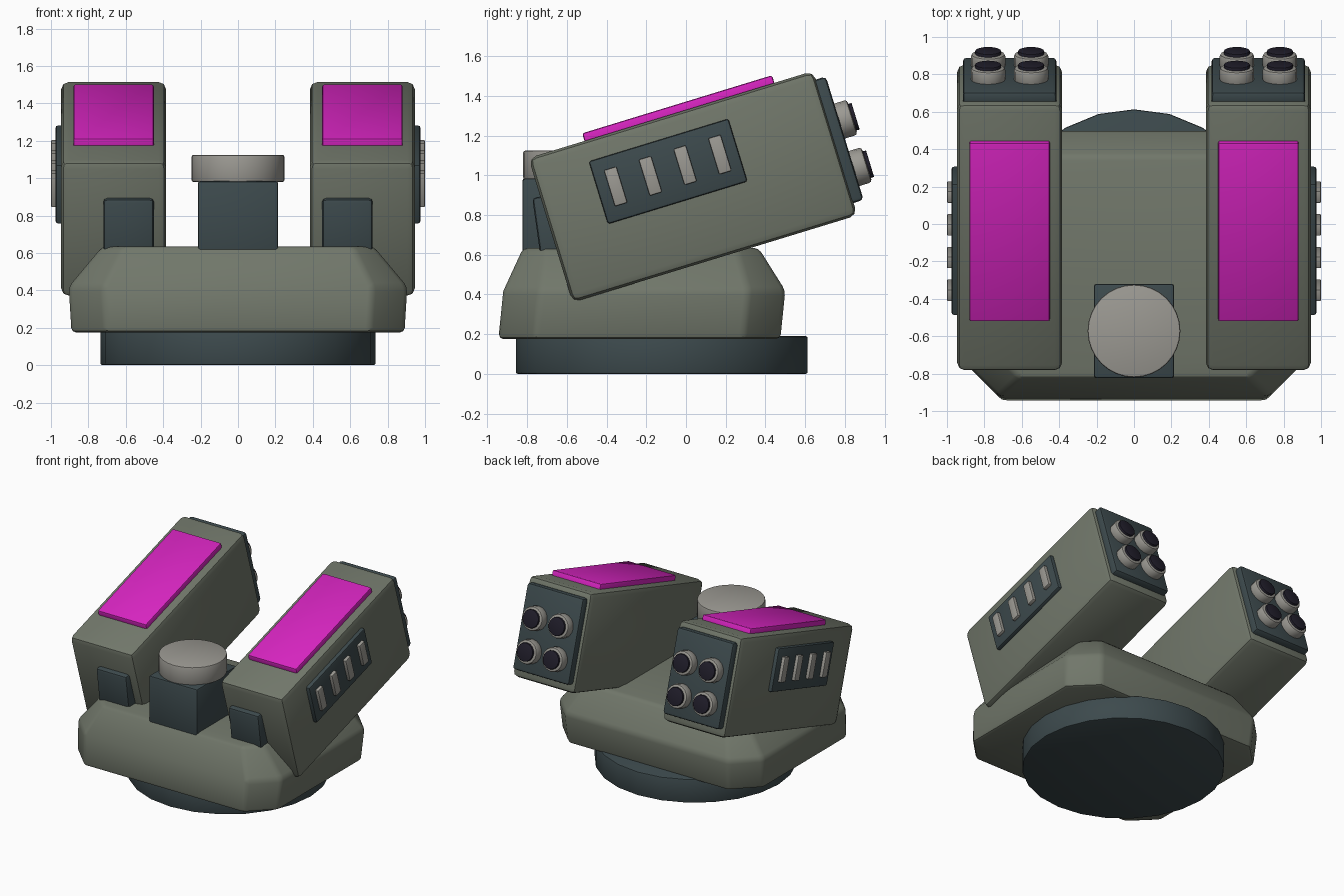
import bpy, bmesh, math
from mathutils import Matrix, Vector

if "Cube" in bpy.data.objects:
    bpy.data.objects.remove(bpy.data.objects["Cube"], do_unlink=True)


def material(name, rgb):
    m = bpy.data.materials.new(name)
    m.use_nodes = True
    m.diffuse_color = (*rgb, 1)
    m.node_tree.nodes["Principled BSDF"].inputs["Base Color"].default_value = (*rgb, 1)
    return m


OLIVE = material("olive_grey", (0.165, 0.185, 0.145))
SLATE = material("dark_slate", (0.046, 0.068, 0.074))
STONE = material("light_grey", (0.33, 0.32, 0.29))
PINK = material("magenta", (0.68, 0.018, 0.53))
BLACK = material("near_black", (0.015, 0.013, 0.024))


def finish(name, bm, mat, bevel, matrix, segments=2):
    """Bevel the sharp edges, place the mesh and shade it."""
    bmesh.ops.recalc_face_normals(bm, faces=bm.faces)
    if bevel:
        sharp = [e for e in bm.edges if e.calc_face_angle(0) > math.radians(24)]
        bmesh.ops.bevel(bm, geom=sharp, offset=bevel, segments=segments,
                        profile=0.5, affect='EDGES', clamp_overlap=True)
    bm.transform(matrix)
    me = bpy.data.meshes.new(name)
    bm.to_mesh(me)
    bm.free()
    me.materials.append(mat)
    ob = bpy.data.objects.new(name, me)
    bpy.context.collection.objects.link(ob)
    bpy.ops.object.select_all(action='DESELECT')
    ob.select_set(True)
    bpy.context.view_layer.objects.active = ob
    bpy.ops.object.shade_smooth_by_angle(angle=math.radians(28))
    return ob


def box(name, mat, center, size, bevel=0.015, frame=Matrix()):
    bm = bmesh.new()
    bmesh.ops.create_cube(bm, size=1)
    bm.transform(Matrix.Diagonal((*size, 1)))
    return finish(name, bm, mat, bevel, frame @ Matrix.Translation(center))


def drum(name, mat, center, radius, depth, sides, bevel=0.01, frame=Matrix(), turn=Matrix()):
    bm = bmesh.new()
    bmesh.ops.create_cone(bm, cap_ends=True, segments=sides,
                          radius1=radius, radius2=radius, depth=depth)
    return finish(name, bm, mat, bevel, frame @ Matrix.Translation(center) @ turn)


# Round base
drum("base_ring", SLATE, (0, -0.122, 0.095), 0.735, 0.19, 24)

# Hull: stacked chamfered rectangles (half width, front, back, corner cut, height)
bm = bmesh.new()
rings = []
for w, f, b, c, z in ((0.89, -0.945, 0.475, 0.185, 0.175),
                      (0.905, -0.92, 0.5, 0.185, 0.42),
                      (0.725, -0.82, 0.365, 0.11, 0.635)):
    half = [(w - c, f), (w, f + c), (w, b - c), (w - c, b)]
    outline = half + [(-x, y) for x, y in reversed(half)]
    rings.append([bm.verts.new((x, y, z)) for x, y in outline])
bm.faces.new(rings[0])
bm.faces.new(rings[-1])
for low, high in zip(rings, rings[1:]):
    for i in range(len(low)):
        j = (i + 1) % len(low)
        bm.faces.new((low[i], low[j], high[j], high[i]))
finish("hull", bm, OLIVE, 0.025, Matrix())

# Central sensor
box("sensor_pedestal", SLATE, (0, -0.572, 0.78), (0.43, 0.505, 0.41), 0.015)
drum("sensor_cap", STONE, (0, -0.572, 1.052), 0.248, 0.145, 32)

# Launcher pods: local y runs along the tilted pod, local z is its top
TILT = Matrix.Rotation(math.radians(17), 4, 'X')
for s, side in ((1, "left"), (-1, "right")):
    pod = Matrix.Translation((s * 0.665, 0.035, 0.943)) @ TILT
    box(f"{side}_pod", OLIVE, (0, 0, 0), (0.56, 1.5, 0.76), 0.04, pod)
    box(f"{side}_top_panel", PINK, (0, 0.045, 0.38), (0.43, 1.0, 0.08), 0.012, pod)

    # Vent plate with four slats on the outer side
    box(f"{side}_vent_plate", SLATE, (s * 0.28, -0.097, 0.11), (0.06, 0.735, 0.33), 0.012, pod)
    for i in range(4):
        box(f"{side}_vent_slat_{i + 1}", STONE, (s * 0.31, -0.372 + 0.183 * i, 0.115),
            (0.05, 0.065, 0.19), 0.006, pod)

    # Muzzle plate with two by two tubes
    box(f"{side}_muzzle_plate", SLATE, (0, 0.76, 0.01), (0.5, 0.085, 0.65), 0.02, pod)
    turn = Matrix.Rotation(math.radians(-90), 4, 'X')
    for x in (-0.115, 0.115):
        for z in (-0.15, 0.1):
            drum(f"{side}_tube_collar", STONE, (x, 0.825, z), 0.092, 0.09, 16, 0.015, pod, turn)
            drum(f"{side}_tube_bore", BLACK, (x, 0.85, z), 0.07, 0.074, 16, 0.004, pod, turn)

    # Front mounting block
    lean = Matrix.Translation((s * 0.585, -0.67, 0.72)) @ Matrix.Rotation(math.radians(8), 4, 'X')
    box(f"{side}_front_block", SLATE, (0, 0, 0), (0.27, 0.16, 0.36), 0.02, lean)
